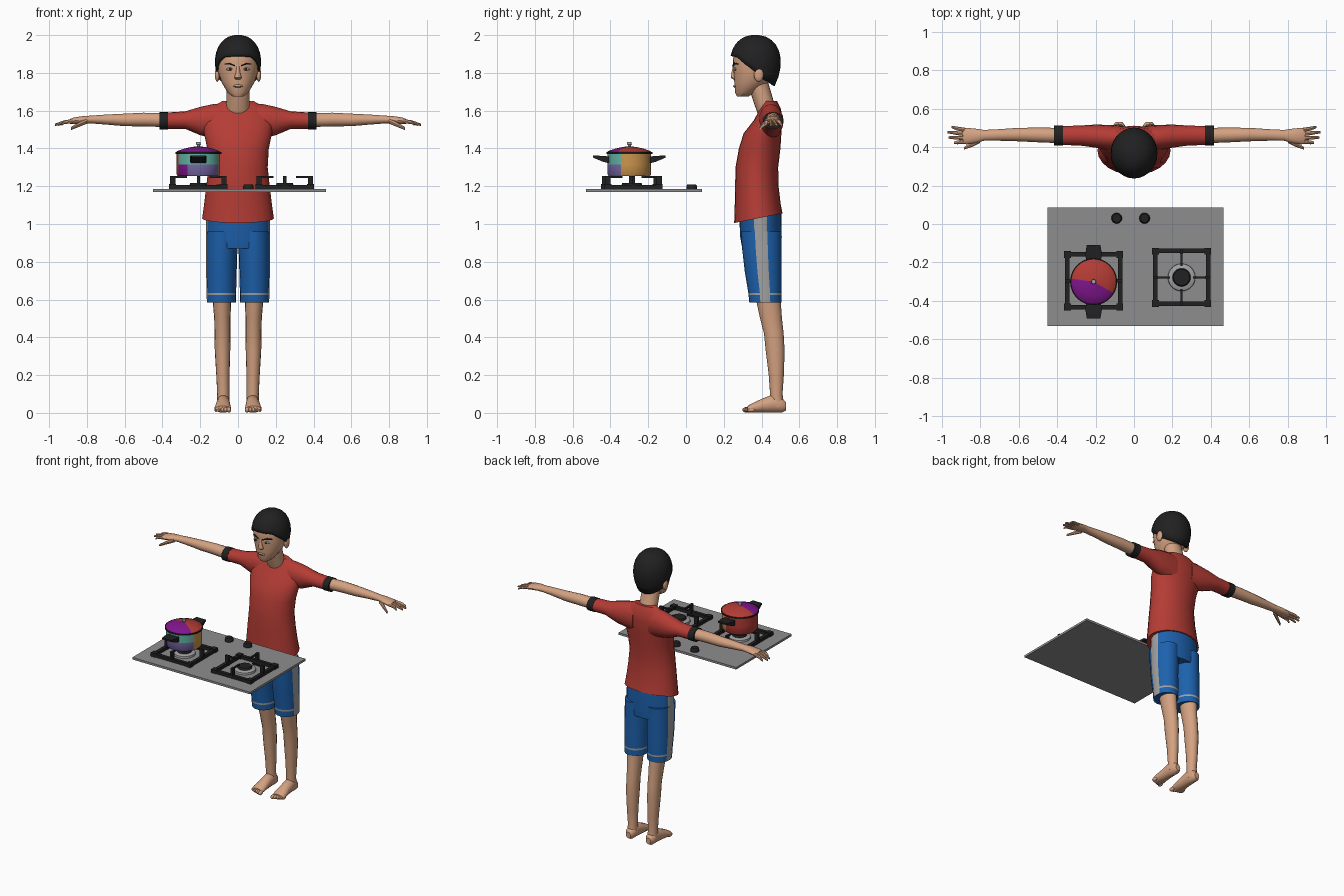
import bpy, bmesh, math
from mathutils import Matrix, Vector

cube = bpy.data.objects.get("Cube")
if cube:
    bpy.data.objects.remove(cube)


def material(name, r, g, b):
    m = bpy.data.materials.new(name)
    m.use_nodes = True
    m.diffuse_color = (r, g, b, 1)
    m.node_tree.nodes["Principled BSDF"].inputs["Base Color"].default_value = (r, g, b, 1)
    return m


SKIN = material("skin", .66, .36, .22)
RED = material("red", .46, .045, .035)
BLACK = material("black", .015, .015, .015)
BLUE = material("blue", .012, .12, .42)
GREY = material("light_grey", .36, .36, .36)
STEEL = material("steel_grey", .27, .27, .27)
PURPLE = material("purple", .22, .008, .27)
TEAL = material("teal", .12, .45, .37)
LAVENDER = material("lavender", .19, .14, .38)
ORANGE = material("orange", .6, .3, .075)


def finish(name, bm, mats, rule=None, angle=40):
    bmesh.ops.recalc_face_normals(bm, faces=bm.faces)
    for f in bm.faces:
        f.normal_update()
        f.material_index = rule(f.calc_center_median(), f.normal) if rule else 0
    me = bpy.data.meshes.new(name)
    bm.to_mesh(me)
    bm.free()
    ob = bpy.data.objects.new(name, me)
    bpy.context.collection.objects.link(ob)
    for m in mats:
        me.materials.append(m)
    bpy.ops.object.select_all(action='DESELECT')
    ob.select_set(True)
    bpy.context.view_layer.objects.active = ob
    bpy.ops.object.shade_smooth_by_angle(angle=math.radians(angle))
    return ob


def skin_rings(bm, rings, caps=True):
    n = len(rings[0])
    for a, b in zip(rings, rings[1:]):
        for i in range(n):
            bm.faces.new((a[i], a[(i + 1) % n], b[(i + 1) % n], b[i]))
    if caps:
        bm.faces.new(rings[0])
        bm.faces.new(rings[-1])


def loft(name, axis, sections, mats, n=20, rule=None, side=1, shift=None, angle=40):
    """Sections: (position on axis, centre u, centre v, radius u, radius v)."""
    bm = bmesh.new()
    rings = []
    for p, cu, cv, ru, rv in sections:
        ring = []
        for i in range(n):
            a = 2 * math.pi * (i + (.5 if n == 4 else 0)) / n
            u, v = cu + ru * math.cos(a), cv + rv * math.sin(a)
            x, y, z = {"x": (p, u, v), "y": (u, p, v), "z": (u, v, p)}[axis]
            if shift:
                z += shift(y, z)
            ring.append(bm.verts.new((x * side, y, z)))
        rings.append(ring)
    skin_rings(bm, rings)
    return finish(name, bm, mats, rule, angle)


def ball(name, centre, size, mat):
    bm = bmesh.new()
    bmesh.ops.create_uvsphere(bm, u_segments=12, v_segments=8, radius=1,
                              matrix=Matrix.LocRotScale(Vector(centre), None, Vector(size)))
    return finish(name, bm, [mat], angle=60)


def boxes(name, parts, mat):
    bm = bmesh.new()
    for centre, size in parts:
        bmesh.ops.create_cube(bm, size=1, matrix=Matrix.LocRotScale(Vector(centre), None, Vector(size)))
    return finish(name, bm, [mat])


def disc(name, x, y, rows, mats, n=32, rule=None):
    return loft(name, "z", [(z, x, y, r, r) for z, r in rows], mats, n, rule)


# Shirt
loft("shirt_body", "z", [
    (1.03, 0, .383, .19, .128), (1.1, 0, .38, .18, .122), (1.2, 0, .375, .168, .115),
    (1.3, 0, .375, .157, .113), (1.4, 0, .39, .163, .11), (1.48, 0, .405, .18, .1),
    (1.55, 0, .435, .185, .075), (1.61, 0, .447, .15, .056), (1.65, 0, .448, .085, .034)],
    [RED], 24, shift=lambda y, z: (y - .38) * .2 if z < 1.04 else 0)

# Head
loft("neck", "z", [(1.57, 0, .44, .065, .055), (1.65, 0, .41, .062, .054), (1.75, 0, .38, .06, .055)], [SKIN])
loft("head", "z", [
    (1.675, 0, .3, .028, .03), (1.695, 0, .313, .055, .053), (1.75, 0, .348, .087, .092),
    (1.8, 0, .358, .104, .107), (1.86, 0, .364, .109, .116), (1.92, 0, .37, .107, .115),
    (1.97, 0, .37, .07, .075)], [SKIN], 24)
loft("nose", "z", [(1.765, 0, .262, .014, .012), (1.775, 0, .255, .02, .019),
                   (1.8, 0, .253, .012, .013), (1.845, 0, .258, .008, .009)], [SKIN], 10)
ball("lips", (0, .26, 1.73), (.026, .01, .008), SKIN)
boxes("mouth_line", [((0, .2515, 1.73), (.036, .005, .003))], BLACK)

# Hair cap with a lower edge that drops from fringe to nape
EDGE = [(-1, 1.89), (-.75, 1.885), (-.45, 1.85), (-.05, 1.81), (.25, 1.77), (1, 1.73)]


def hair_edge(s):
    for (a, za), (b, zb) in zip(EDGE, EDGE[1:]):
        if s <= b:
            return za + (zb - za) * (s - a) / (b - a)
    return EDGE[-1][1]


bm = bmesh.new()
rings = []
for k in range(9):
    ring = []
    for i in range(28):
        a = 2 * math.pi * i / 28
        low = hair_edge(math.sin(a))
        z = low + (2 - low) * math.sin(k / 8.4 * math.pi / 2)
        f = math.sqrt(1 - ((z - 1.86) / .1405) ** 2) if z > 1.86 else 1 - ((1.86 - z) / .245) ** 2
        f = max(f, .1) ** .85
        ring.append(bm.verts.new((.122 * f * math.cos(a), .368 + .134 * f * math.sin(a), z)))
    rings.append(ring)
skin_rings(bm, rings, caps=False)
bm.faces.new(rings[-1])
hair = finish("hair", bm, [BLACK])
solid = hair.modifiers.new("thickness", 'SOLIDIFY')
solid.thickness = .014
solid.offset = -1


# Shorts: pale outer stripe and hem band
def shorts_rule(c, nrm):
    stripe = abs(c.x) > .12 and abs(nrm.x) > .93
    return 1 if stripe or .624 < c.z < .636 else 0


loft("shorts_hips", "z", [(.87, 0, .4, .166, .102), (.93, 0, .397, .17, .11), (1.08, 0, .392, .168, .112)],
     [BLUE, GREY], 20, shorts_rule)

for side, word in ((1, "left"), (-1, "right")):
    # Sleeve and cuff
    loft(word + "_sleeve", "x", [
        (.06, .45, 1.54, .06, .1), (.13, .45, 1.545, .065, .09), (.2, .457, 1.545, .06, .075),
        (.28, .46, 1.55, .052, .046), (.38, .46, 1.547, .049, .043)], [RED], 16, side=side)
    loft(word + "_cuff", "x", [(.37, .46, 1.547, .053, .046), (.415, .46, 1.547, .053, .046)], [BLACK], 16, side=side)
    # Arm and hand
    loft(word + "_arm", "x", [
        (.38, .46, 1.55, .04, .038), (.5, .463, 1.553, .038, .037), (.6, .465, 1.551, .035, .034),
        (.7, .463, 1.553, .03, .027), (.78, .461, 1.553, .028, .021), (.82, .458, 1.552, .037, .02),
        (.87, .457, 1.546, .043, .018), (.89, .457, 1.543, .038, .013)], [SKIN], 14, side=side)
    for k, (y0, y1, tip) in enumerate([(.488, .505, .95), (.467, .478, .97), (.447, .45, .965), (.427, .422, .935)]):
        loft(f"{word}_finger_{k + 1}", "x", [
            (.87, y0, 1.545, .011, .011), (.92, (y0 + y1) / 2, 1.539, .01, .01),
            (tip, y1, 1.525, .006, .006)], [SKIN], 8, side=side)
    loft(word + "_thumb", "x", [(.8, .435, 1.545, .014, .014), (.84, .415, 1.528, .013, .013),
                                (.885, .393, 1.505, .007, .008)], [SKIN], 8, side=side)
    # Face details
    ball(word + "_ear", (.11 * side, .385, 1.79), (.013, .026, .037), SKIN)
    ball(word + "_eye", (.042 * side, .26, 1.82), (.021, .007, .008), GREY)
    ball(word + "_pupil", (.041 * side, .2545, 1.82), (.008, .004, .007), BLACK)
    loft(word + "_eyebrow", "x", [(.016, .2485, 1.838, .005, .004), (.045, .256, 1.849, .005, .006),
                                  (.072, .275, 1.846, .005, .003)], [BLACK], 6, side=side)
    # Legs
    loft(word + "_shorts_leg", "z", [
        (.585, .088, .42, .077, .085), (.624, .088, .418, .078, .087), (.636, .088, .418, .078, .088),
        (.75, .088, .408, .081, .097), (.87, .086, .401, .083, .104), (.96, .084, .398, .084, .108)],
        [BLUE, GREY], 20, shorts_rule, side)
    loft(word + "_leg", "z", [
        (.03, .078, .485, .033, .036), (.1, .078, .478, .032, .033), (.2, .08, .478, .035, .04),
        (.33, .082, .472, .041, .05), (.42, .082, .465, .042, .052), (.5, .083, .45, .043, .058),
        (.64, .086, .43, .052, .068)], [SKIN], 16, side=side)
    loft(word + "_foot", "y", [
        (.53, .078, .035, .018, .022), (.51, .078, .04, .033, .038), (.46, .078, .05, .035, .049),
        (.4, .079, .038, .039, .037), (.35, .081, .026, .044, .025), (.325, .081, .02, .042, .017)],
        [SKIN], 14, side=side)
    for k in range(5):
        ball(f"{word}_toe_{k + 1}", ((.048 + .017 * k) * side, .32 + .006 * k, .016),
             (.012 - .001 * k, .022, .015 - .001 * k), SKIN)

# Hob plate and knobs
boxes("hob_plate", [((.0075, -.2225, 1.1775), (.915, .615, .015))], STEEL)
for x, word in ((-.09, "right"), (.055, "left")):
    disc(word + "_knob", x, .03, [(1.185, .028), (1.203, .027), (1.21, .022)], [BLACK], 20)

# Burners with pan supports
for x, y, word in ((-.21, -.295, "right"), (.2475, -.2775, "left")):
    disc(word + "_burner_ring", x, y, [(1.184, .072), (1.198, .07), (1.205, .056)], [GREY])
    disc(word + "_burner_cap", x, y, [(1.19, .056), (1.207, .046), (1.218, .042)], [BLACK])
    parts = []
    for s in (1, -1):
        parts += [((x + .138 * s, y, 1.195), (.024, .3, .022)), ((x, y + .138 * s, 1.195), (.3, .024, .022)),
                  ((x + .136 * s, y, 1.22), (.028, .016, .068)), ((x, y + .136 * s, 1.22), (.016, .028, .068)),
                  ((x + .105 * s, y, 1.248), (.09, .011, .01)), ((x, y + .105 * s, 1.248), (.011, .09, .01))]
        parts += [((x + .136 * s, y + .136 * t, 1.197), (.036, .036, .028)) for t in (1, -1)]
    boxes(word + "_pan_support", parts, BLACK)

# Cooking pot
PX, PY = -.21, -.3


def bearing(c):
    return math.degrees(math.atan2(c.y - PY, c.x - PX)) % 360


def pot_rule(c, nrm):
    a = bearing(c)
    if a > 337 or a < 75:
        return 1
    if a < 205:
        return 0
    if c.z > 1.315:
        return 2
    return 4 if a < 237 else 3


disc("pot_body", PX, PY, [(1.253, .108), (1.262, .115), (1.315, .115), (1.37, .115)],
     [RED, ORANGE, TEAL, LAVENDER, PURPLE], 48, pot_rule)
disc("pot_rim", PX, PY, [(1.37, .122), (1.38, .122)], [BLACK], 48)
disc("pot_lid", PX, PY, [(1.378, .119), (1.386, .112), (1.399, .075), (1.408, .035), (1.411, .004)],
     [RED, PURPLE], 48, lambda c, nrm: 1 if 175 < bearing(c) < 328 else 0)
disc("lid_knob", PX, PY, [(1.405, .008), (1.418, .008), (1.421, .013), (1.433, .011)], [GREY], 16)
for s, word in ((1, "back"), (-1, "front")):
    loft(word + "_pot_handle", "y", [
        (PY + .1 * s, PX, 1.338, .05, .026), (PY + .14 * s, PX, 1.345, .062, .022),
        (PY + .192 * s, PX, 1.357, .05, .008)], [BLACK], 4)
